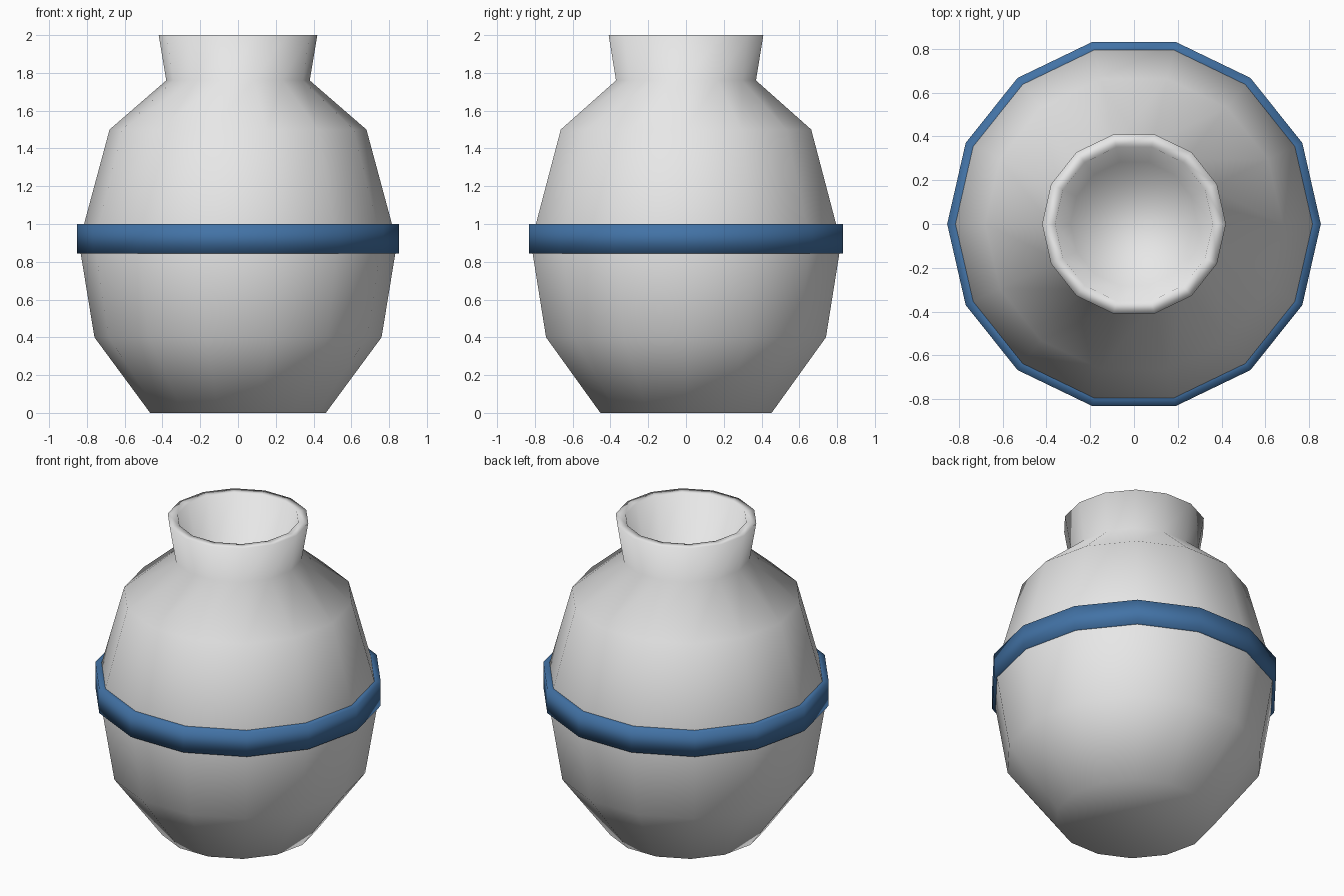
import bpy
import bmesh
from math import cos, sin, tau

SIDES = 14

cube = bpy.data.objects.get("Cube")
if cube:
    bpy.data.objects.remove(cube, do_unlink=True)


def make_material(name, rgb):
    mat = bpy.data.materials.new(name)
    mat.use_nodes = True
    mat.diffuse_color = (*rgb, 1)
    bsdf = mat.node_tree.nodes["Principled BSDF"]
    bsdf.inputs["Base Color"].default_value = (*rgb, 1)
    bsdf.inputs["Roughness"].default_value = 0.7
    return mat


def lathe(name, profile, mat, closed=False):
    """Revolve (radius, height) points; cap both ends unless closed."""
    bm = bmesh.new()
    rings = [[bm.verts.new((r * cos(tau * i / SIDES), r * sin(tau * i / SIDES), z))
              for i in range(SIDES)] for r, z in profile]
    pairs = list(zip(rings, rings[1:]))
    if closed:
        pairs.append((rings[-1], rings[0]))
    else:
        bm.faces.new(rings[0][::-1])
        bm.faces.new(rings[-1])
    for low, high in pairs:
        for i in range(SIDES):
            j = (i + 1) % SIDES
            bm.faces.new((low[i], low[j], high[j], high[i]))
    bmesh.ops.recalc_face_normals(bm, faces=bm.faces)
    for face in bm.faces:
        face.smooth = True
    mesh = bpy.data.meshes.new(name)
    bm.to_mesh(mesh)
    bm.free()
    mesh.materials.append(mat)
    obj = bpy.data.objects.new(name, mesh)
    bpy.context.collection.objects.link(obj)
    return obj


clay = make_material("pale grey clay", (0.8, 0.8, 0.8))
blue = make_material("blue glaze", (0.055, 0.17, 0.38))

# Pot: foot, belly, shoulder, flared neck, rim and hollow mouth
lathe("pot_body", [(0.465, 0), (0.76, 0.4), (0.842, 0.9), (0.68, 1.5),
                   (0.38, 1.76), (0.42, 2), (0.36, 2), (0.29, 1.72)], clay)

# Raised band around the widest part
lathe("belly_band", [(0.78, 0.845), (0.853, 0.845), (0.853, 1), (0.78, 1)],
      blue, closed=True)
